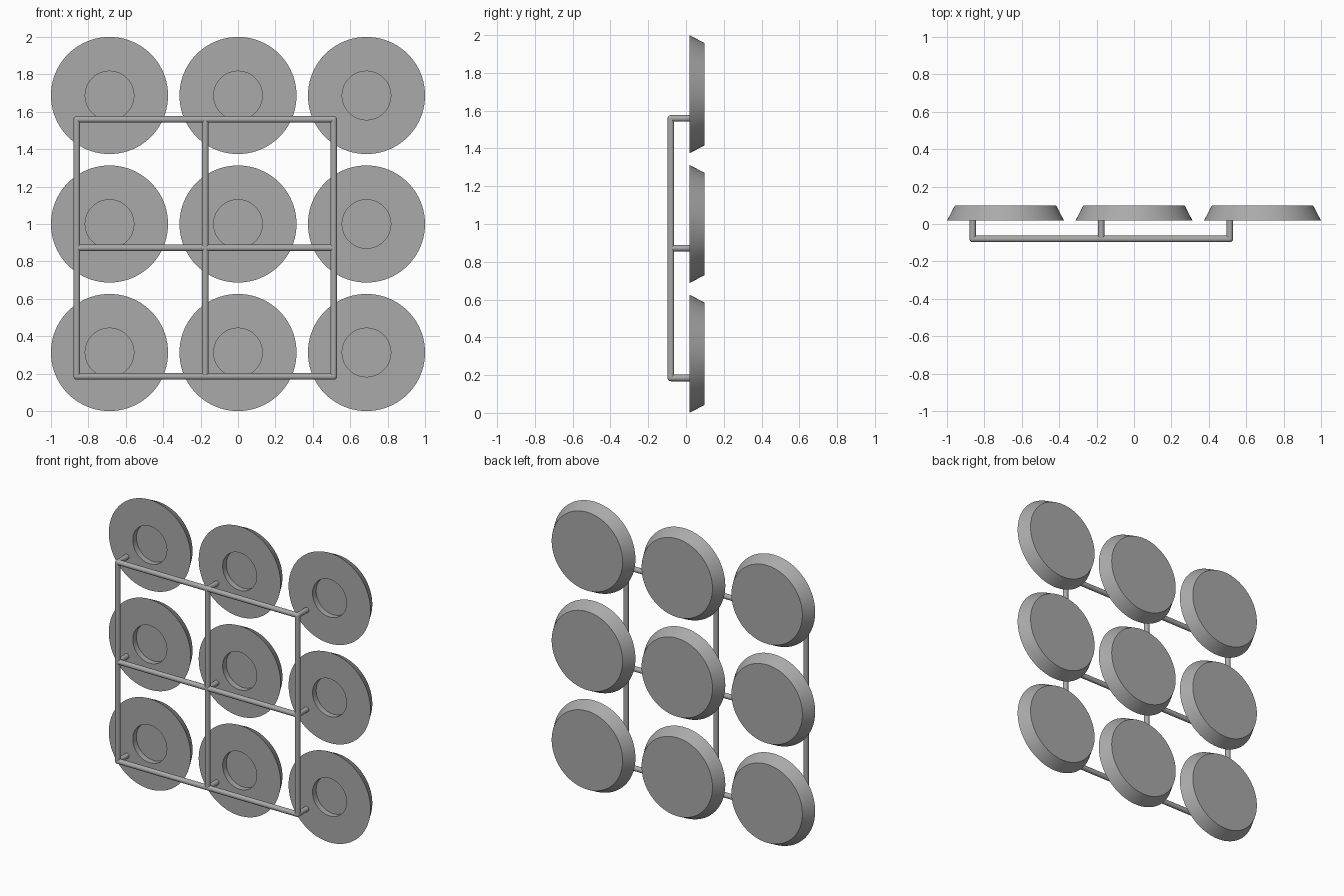
import bpy, bmesh, math
from mathutils import Matrix, Vector

cube = bpy.data.objects.get("Cube")
if cube:
    bpy.data.objects.remove(cube, do_unlink=True)

grey = bpy.data.materials.new("plain grey")
grey.use_nodes = True
grey.diffuse_color = (0.4, 0.4, 0.4, 1)
grey.node_tree.nodes["Principled BSDF"].inputs["Base Color"].default_value = (0.4, 0.4, 0.4, 1)

SPACING = 0.687
TUBE_R = 0.0175
TUBE_Y = -0.08
DISH_FRONT, DISH_BACK = 0.018, 0.098
dish_x = [-SPACING, 0, SPACING]
dish_z = [0.313, 0.313 + SPACING, 0.313 + 2 * SPACING]
tube_x = [x - 0.175 for x in dish_x]
tube_z = [z - 0.128 for z in dish_z]


def finish(name, bm):
    """Turn a bmesh into a named, smooth-shaded object with sharp edges kept."""
    bmesh.ops.recalc_face_normals(bm, faces=bm.faces)
    mesh = bpy.data.meshes.new(name)
    bm.to_mesh(mesh)
    bm.free()
    mesh.materials.append(grey)
    obj = bpy.data.objects.new(name, mesh)
    bpy.context.collection.objects.link(obj)
    bpy.ops.object.select_all(action="DESELECT")
    obj.select_set(True)
    bpy.context.view_layer.objects.active = obj
    bpy.ops.object.shade_smooth_by_angle(angle=math.radians(30))
    return obj


def tube(name, start, end):
    """Round bar between two points."""
    start, end = Vector(start), Vector(end)
    axis = end - start
    place = Matrix.Translation((start + end) / 2) @ axis.to_track_quat("Z", "Y").to_matrix().to_4x4()
    bm = bmesh.new()
    bmesh.ops.create_cone(bm, cap_ends=True, segments=32, radius1=TUBE_R,
                          radius2=TUBE_R, depth=axis.length, matrix=place)
    return finish(name, bm)


def dish(name, x, z):
    """Tapered disc with a round socket in its front, spun about y."""
    profile = [(0, 0.04), (0.13, 0.04), (0.13, 0), (0.313, 0),
               (0.271, DISH_BACK - DISH_FRONT), (0, DISH_BACK - DISH_FRONT)]
    bm = bmesh.new()
    verts = [bm.verts.new((r, y, 0)) for r, y in profile]
    edges = [bm.edges.new(pair) for pair in zip(verts, verts[1:])]
    bmesh.ops.spin(bm, geom=verts + edges, cent=(0, 0, 0), axis=(0, 1, 0),
                   angle=math.tau, steps=96)
    bmesh.ops.remove_doubles(bm, verts=bm.verts, dist=0.0001)
    obj = finish(name, bm)
    obj.location = (x, DISH_FRONT, z)


# Discs, the bars joining them to the frame, and rounded joints
for row in range(3):
    for col in range(3):
        tag = f"_{row + 1}_{col + 1}"
        x, z = tube_x[col], tube_z[row]
        dish("disc" + tag, dish_x[col], dish_z[row])
        tube("support_bar" + tag, (x, TUBE_Y, z), (x, DISH_FRONT + 0.005, z))
        bm = bmesh.new()
        bmesh.ops.create_uvsphere(bm, u_segments=24, v_segments=12, radius=TUBE_R,
                                  matrix=Matrix.Translation((x, TUBE_Y, z)))
        finish("frame_joint" + tag, bm)

# Square frame with a cross in the middle
for i in range(3):
    tube(f"upright_bar_{i + 1}", (tube_x[i], TUBE_Y, tube_z[0]), (tube_x[i], TUBE_Y, tube_z[-1]))
    tube(f"cross_bar_{i + 1}", (tube_x[0], TUBE_Y, tube_z[i]), (tube_x[-1], TUBE_Y, tube_z[i]))
